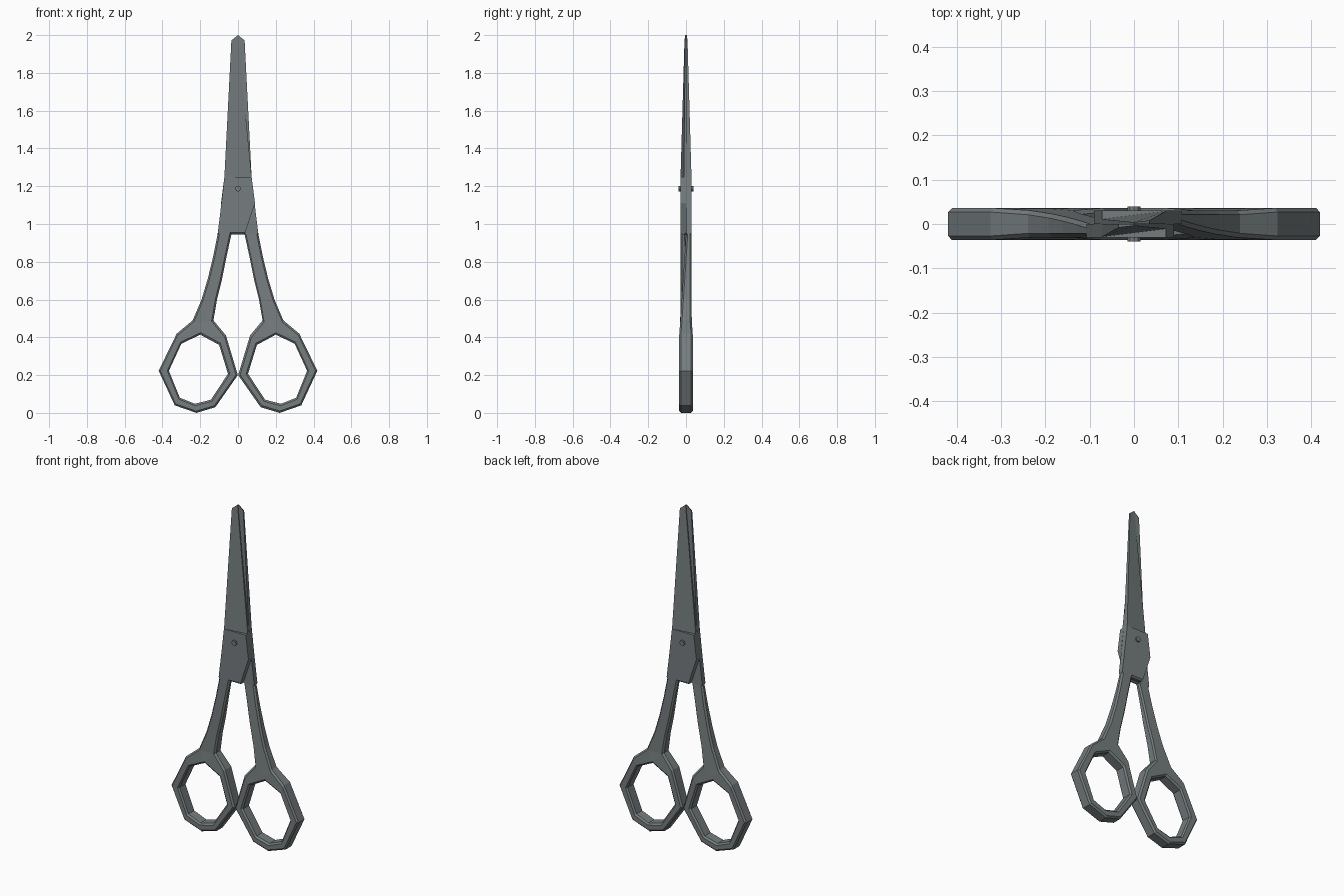
import bpy, bmesh, math

if "Cube" in bpy.data.objects:
    bpy.data.objects.remove(bpy.data.objects["Cube"])

steel = bpy.data.materials.new("dark_grey_steel")
steel.diffuse_color = (0.18, 0.205, 0.212, 1)
steel.use_nodes = True
steel.node_tree.nodes["Principled BSDF"].inputs["Base Color"].default_value = steel.diffuse_color

# finger ring outline and hole (x, z), matched point by point
OUTER = [(-.24, .49), (-.324, .42), (-.42, .223), (-.335, .04), (-.22, 0),
         (-.12, .03), (-.001, .2), (-.064, .41), (-.13, .49)]
INNER = [(-.2, .414), (-.30, .366), (-.366, .223), (-.308, .08), (-.228, .048),
         (-.143, .07), (-.053, .207), (-.10, .36)]
# shank rows (z, outer x, inner x)
SHANK = [(.60, -.193, -.111), (.71, -.160, -.084), (.83, -.131, -.060), (.945, -.108, -.035)]
# rest of the pivot plate
PLATE = [(.035, .945), (.09, 1.11), (.072, 1.25), (-.072, 1.25), (-.089, 1.1)]


def depth(z):
    """Front and back y: thick ring, shank thinning to half thickness at the pivot."""
    if z < .48:
        return -.036, .036
    return -.030, .030 * max(0, min(1, (.945 - z) / .455))


def finish(bm, name, turn):
    bmesh.ops.recalc_face_normals(bm, faces=bm.faces[:])
    me = bpy.data.meshes.new(name)
    bm.to_mesh(me)
    bm.free()
    me.materials.append(steel)
    ob = bpy.data.objects.new(name, me)
    bpy.context.collection.objects.link(ob)
    ob.rotation_euler.z = turn
    return ob


def handle(name, turn):
    plan = [[OUTER[i], OUTER[i + 1], INNER[i + 1], INNER[i]] for i in range(7)]
    plan += [[OUTER[7], OUTER[8], INNER[0], INNER[7]], [OUTER[8], OUTER[0], INNER[0]]]
    a, b = OUTER[0], OUTER[8]
    for z, xo, xi in SHANK:
        plan.append([a, b, (xi, z), (xo, z)])
        a, b = (xo, z), (xi, z)
    plan.append([a, b] + PLATE)

    bm = bmesh.new()
    weight = bm.edges.layers.float.new("bevel_weight_edge")
    verts = {}
    for p in {q for f in plan for q in f}:
        verts[p] = [bm.verts.new((p[0], y, p[1])) for y in depth(p[1])]
    for f in plan:
        bm.faces.new([verts[p][0] for p in f])
        bm.faces.new([verts[p][1] for p in reversed(f)])
    # side walls along outline edges, rims below the pivot get a chamfer
    count = {}
    for f in plan:
        for p, q in zip(f, f[1:] + f[:1]):
            count.setdefault(frozenset((p, q)), []).append((p, q))
    for uses in count.values():
        if len(uses) == 1:
            p, q = uses[0]
            bm.faces.new([verts[q][0], verts[p][0], verts[p][1], verts[q][1]])
            if max(p[1], q[1]) < .95:
                for s in (0, 1):
                    bm.edges.get((verts[p][s], verts[q][s]))[weight] = 1
    ob = finish(bm, name, turn)
    m = ob.modifiers.new("chamfer", 'BEVEL')
    m.limit_method = 'WEIGHT'
    m.width = .009
    m.segments = 1


def blade(name, turn):
    # wedge: thick spine, thin cutting edge, tapering to the tip
    bm = bmesh.new()
    outline = [(-.072, 1.25, -.029), (.072, 1.25, -.011), (0, 2, -.004), (-.035, 1.972, -.008)]
    front = [bm.verts.new((x, y, z)) for x, z, y in outline]
    back = [bm.verts.new((x, 0, z)) for x, z, y in outline]
    bm.faces.new(front)
    bm.faces.new(back[::-1])
    for i in range(4):
        j = (i + 1) % 4
        bm.faces.new([front[j], front[i], back[i], back[j]])
    finish(bm, name, turn)


for side, turn in (("front", 0), ("back", math.pi)):
    handle(side + "_handle", turn)
    blade(side + "_blade", turn)

# pivot screw
bpy.ops.mesh.primitive_cylinder_add(vertices=10, radius=.015, depth=.08,
                                    location=(0, 0, 1.187), rotation=(math.pi / 2, 0, 0))
screw = bpy.context.object
screw.name = "pivot_screw"
screw.data.materials.append(steel)
